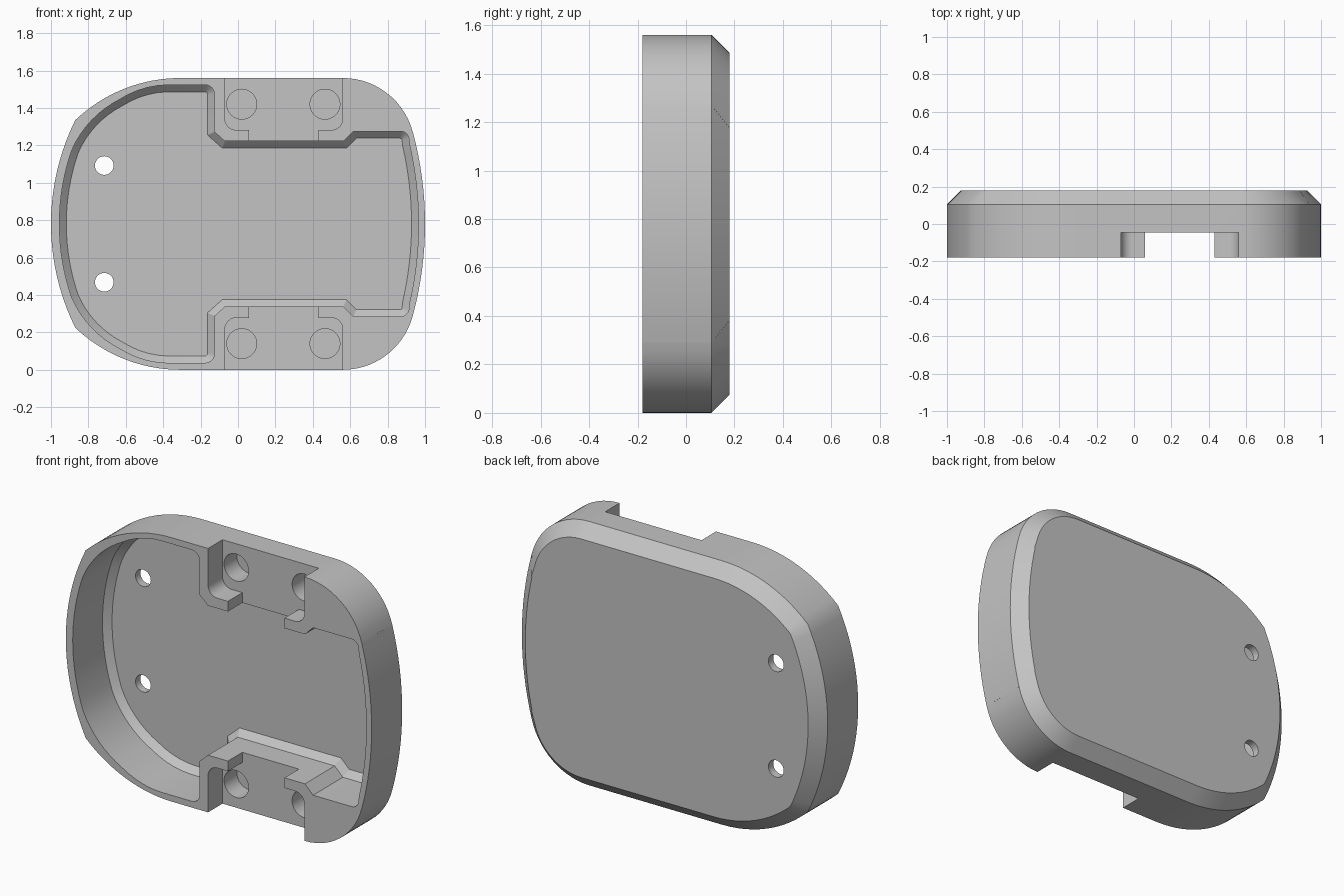
import bpy, bmesh, math
from mathutils import Vector

if "Cube" in bpy.data.objects:
    bpy.data.objects.remove(bpy.data.objects["Cube"])

MID = 0.78                       # half height, mirror line of the profile
FRONT, BACK = -0.18, 0.18


def arc(cx, cz, r, a0, a1, n):
    """Arc points in the x-z plane, angles in degrees."""
    return [(cx + r * math.cos(math.radians(a0 + (a1 - a0) * i / n)),
             cz + r * math.sin(math.radians(a0 + (a1 - a0) * i / n)))
            for i in range(n + 1)]


def arc3(p, q, s, n):
    """Arc through three points."""
    (ax, az), (bx, bz), (cx, cz) = p, q, s
    d = 2 * (ax * (bz - cz) + bx * (cz - az) + cx * (az - bz))
    a2, b2, c2 = ax * ax + az * az, bx * bx + bz * bz, cx * cx + cz * cz
    ux = (a2 * (bz - cz) + b2 * (cz - az) + c2 * (az - bz)) / d
    uz = (a2 * (cx - bx) + b2 * (ax - cx) + c2 * (bx - ax)) / d
    a0 = math.degrees(math.atan2(az - uz, ax - ux))
    a1 = math.degrees(math.atan2(cz - uz, cx - ux))
    turn = (a1 - a0 + 180) % 360 - 180
    return arc(ux, uz, math.hypot(ax - ux, az - uz), a0, a0 + turn, n)


def flip(pts):
    return [(x, 2 * MID - z) for x, z in pts]


def full(half):
    """Close an upper half profile with its mirror image, dropping doubles."""
    out = []
    for p in half + flip(half[1:-1])[::-1]:
        if not out or math.dist(p, out[-1]) > 1e-4:
            out.append(p)
    return out


def inset(pts, d):
    """Mitred inward offset of a clockwise outline."""
    out = []
    for i, p in enumerate(pts):
        a = Vector(p) - Vector(pts[i - 1])
        b = Vector(pts[(i + 1) % len(pts)]) - Vector(p)
        n1, n2 = Vector((a.y, -a.x)).normalized(), Vector((b.y, -b.x)).normalized()
        out.append(tuple(Vector(p) + (n1 + n2) * d / (1 + n1.dot(n2))))
    return out


def loft(name, rings):
    """Solid through equal-length outlines at given depths."""
    bm = bmesh.new()
    loops = [[bm.verts.new((x, y, z)) for x, z in pts] for pts, y in rings]
    for a, b in zip(loops, loops[1:]):
        for i in range(len(a)):
            j = (i + 1) % len(a)
            bm.faces.new((a[i], a[j], b[j], b[i]))
    bm.faces.new(loops[0])
    bm.faces.new(loops[-1])
    bmesh.ops.recalc_face_normals(bm, faces=bm.faces)
    mesh = bpy.data.meshes.new(name)
    bm.to_mesh(mesh)
    bm.free()
    ob = bpy.data.objects.new(name, mesh)
    bpy.context.collection.objects.link(ob)
    return ob


def cut(target, cutter):
    mod = target.modifiers.new("cut", 'BOOLEAN')
    mod.operation, mod.solver, mod.object = 'DIFFERENCE', 'EXACT', cutter
    bpy.context.view_layer.objects.active = target
    bpy.ops.object.modifier_apply(modifier=mod.name)
    bpy.data.objects.remove(cutter)


# Housing: rounded tray body with a chamfered back edge
a_left = math.degrees(math.asin(0.555 / 1.25))
a_right = math.degrees(math.asin(0.49 / 1.88))
outer = full(arc(0.25, MID, 1.25, 180, 180 - a_left, 10)
             + arc3((-0.87, 1.335), (-0.61, 1.502), (-0.31, 1.56), 12)
             + arc(0.56, 1.173, 0.387, 90, 14.5, 14)
             + arc(-0.88, MID, 1.88, a_right, 0, 8))
housing = loft("housing", [(outer, FRONT), (outer, 0.105), (inset(outer, 0.075), BACK)])

# Cavity: stepped recess with a chamfer around its floor
wall = full(arc(0.25, MID, 1.205, 180, 161, 8)
            + arc3((-0.888, 1.176), (-0.79, 1.326), (-0.634, 1.445), 8)[1:]
            + arc3((-0.634, 1.445), (-0.51, 1.502), (-0.38, 1.523), 5)[1:]
            + arc(-0.176, 1.473, 0.05, 90, 0, 6)
            + [(-0.126, 1.272), (-0.07, 1.222), (0.564, 1.222), (0.617, 1.275)]
            + arc(0.869, 1.23, 0.045, 90, 10, 6)
            + arc(-0.915, MID, 1.88, 13, 0, 8))
cut(housing, loft("cavity_cutter", [(wall, -0.3), (wall, 0.098), (inset(wall, 0.037), 0.135)]))

# Strap notches at top and bottom, each with two round blind sockets
notch = ([(-0.07, 1.7)] + arc(-0.01, 1.342, 0.06, 180, 270, 6)
         + [(0.06, 1.282), (0.06, 1.15), (0.43, 1.15), (0.43, 1.282)]
         + arc(0.50, 1.342, 0.06, 270, 360, 6) + [(0.56, 1.7)])
for side in (lambda p: p, flip):
    cut(housing, loft("notch_cutter", [(side(notch), -0.3), (side(notch), -0.045)]))
    for x in (0.02, 0.465):
        ring = side(arc(x, 1.42, 0.08, 0, 360, 32)[:-1])
        cut(housing, loft("socket_cutter", [(ring, -0.1), (ring, 0.075)]))
    # Small through hole in the floor
    ring = side(arc(-0.715, 1.092, 0.05, 0, 360, 28)[:-1])
    cut(housing, loft("hole_cutter", [(ring, 0.05), (ring, 0.3)]))

# Plain grey finish, smooth curves with crisp edges
grey = bpy.data.materials.new("plain grey")
grey.diffuse_color = (0.55, 0.55, 0.55, 1)
grey.use_nodes = True
grey.node_tree.nodes["Principled BSDF"].inputs["Base Color"].default_value = grey.diffuse_color
housing.data.materials.clear()
housing.data.materials.append(grey)
for poly in housing.data.polygons:
    poly.material_index = 0
bpy.context.view_layer.objects.active = housing
housing.select_set(True)
bpy.ops.object.shade_smooth_by_angle(angle=math.radians(25))
